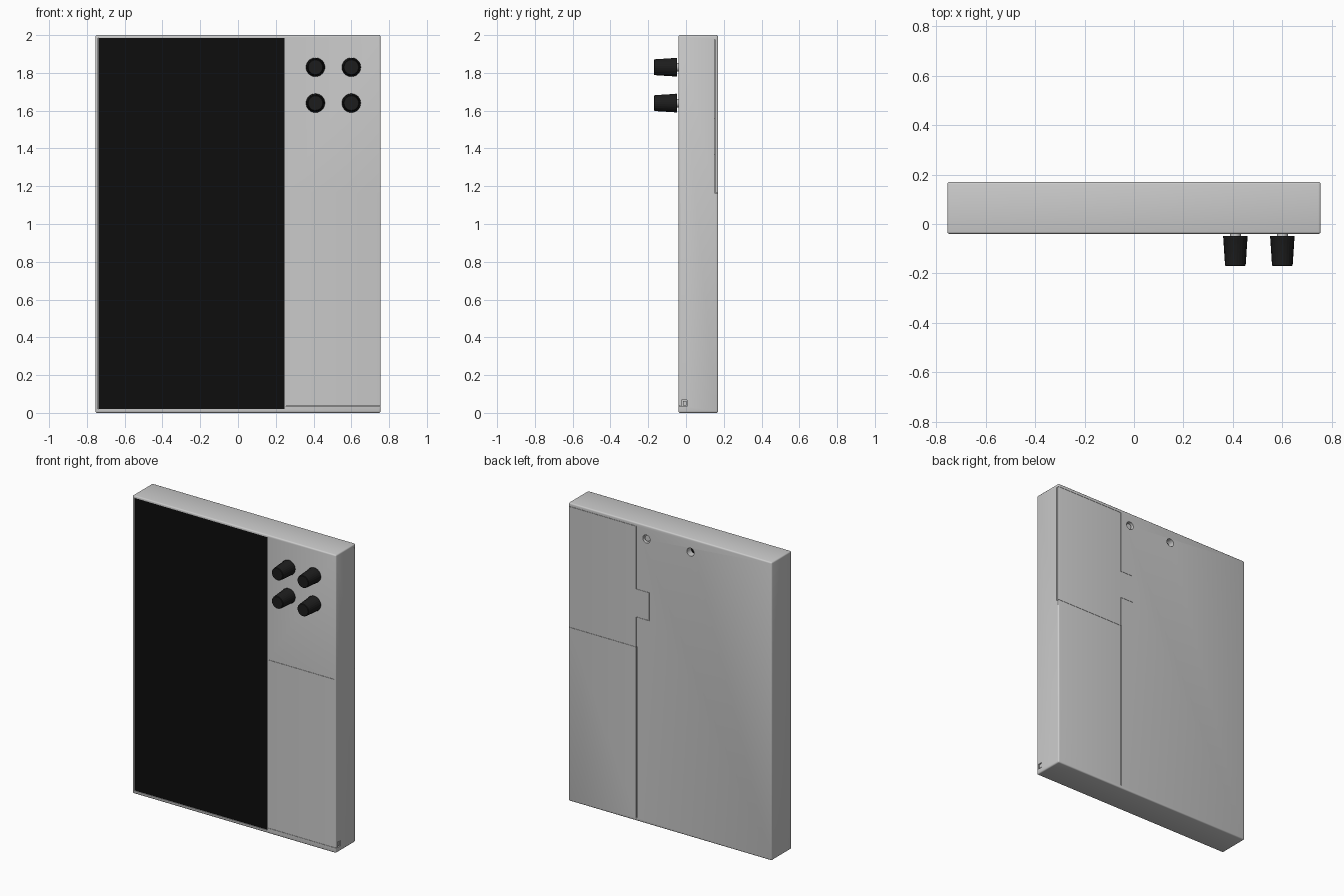
import bpy, bmesh, math
from mathutils import Matrix

if "Cube" in bpy.data.objects:
    bpy.data.objects.remove(bpy.data.objects["Cube"])

FRONT, BACK = -0.04, 0.17


def link(name, bm, mat=None):
    bmesh.ops.recalc_face_normals(bm, faces=bm.faces[:])
    mesh = bpy.data.meshes.new(name)
    bm.to_mesh(mesh)
    bm.free()
    ob = bpy.data.objects.new(name, mesh)
    bpy.context.collection.objects.link(ob)
    if mat:
        mesh.materials.append(mat)
    return ob


def colour(name, v):
    m = bpy.data.materials.new(name)
    m.diffuse_color = (v, v, v, 1)
    m.use_nodes = True
    m.node_tree.nodes["Principled BSDF"].inputs["Base Color"].default_value = m.diffuse_color
    return m


def prism(name, outline, y0, y1, mat=None):
    """Extrude an (x, z) outline from y0 to y1."""
    bm = bmesh.new()
    f = bm.faces.new([bm.verts.new((x, y0, z)) for x, z in outline])
    ext = bmesh.ops.extrude_face_region(bm, geom=[f])
    vs = [v for v in ext["geom"] if isinstance(v, bmesh.types.BMVert)]
    bmesh.ops.translate(bm, verts=vs, vec=(0, y1 - y0, 0))
    return link(name, bm, mat)


def box(name, x0, x1, y0, y1, z0, z1, mat=None):
    return prism(name, [(x0, z0), (x1, z0), (x1, z1), (x0, z1)], y0, y1, mat)


def disc(x, z, r, n=32):
    return [(x + r * math.cos(2 * math.pi * i / n), z + r * math.sin(2 * math.pi * i / n))
            for i in range(n)]


def apply_mods(ob):
    dg = bpy.context.evaluated_depsgraph_get()
    mesh = bpy.data.meshes.new_from_object(ob.evaluated_get(dg))
    ob.modifiers.clear()
    ob.data = mesh


def boolean(ob, tool, operation="DIFFERENCE"):
    m = ob.modifiers.new("cut", "BOOLEAN")
    m.operation, m.solver, m.object = operation, "EXACT", tool
    apply_mods(ob)
    bpy.data.objects.remove(tool)


def rounded_case(name):
    ob = box(name, -0.755, 0.755, FRONT, BACK, 0, 2)
    m = ob.modifiers.new("bevel", "BEVEL")
    m.width, m.segments = 0.009, 3
    apply_mods(ob)
    return ob


def smooth(ob, angle=30):
    bpy.ops.object.select_all(action="DESELECT")
    ob.select_set(True)
    bpy.context.view_layer.objects.active = ob
    bpy.ops.object.shade_smooth_by_angle(angle=math.radians(angle))


def back_door_outline(g):
    """Door open to the right side with a tab on its left; g is the gap."""
    l, t, zb, zt = 0.249 + g, 0.153 + g, 1.165 + g, 1.977 - g
    return [(0.8, zb), (0.8, zt), (l, zt), (l, 1.556 - g), (t, 1.556 - g),
            (t, 1.367 + g), (l, 1.367 + g), (l, zb)]


def front_door_outline(g):
    l, zb, zt = 0.253 + g, 0.035 + g, 1.165 - g
    return [(l, zb), (0.8, zb), (0.8, zt), (l, zt)]


black = colour("screen_black", 0.004)
dark = colour("knob_black", 0.012)

# Case with screen pocket, door pockets, back seam and sockets
case = rounded_case("case")
boolean(case, box("c", -0.74, 0.246, FRONT - 0.1, FRONT + 0.012, 0.02, 1.985))
boolean(case, prism("c", front_door_outline(0), FRONT - 0.1, FRONT + 0.012))
boolean(case, prism("c", back_door_outline(0), BACK - 0.018, BACK + 0.1))
boolean(case, box("c", 0.246, 0.252, BACK - 0.008, BACK + 0.1, 0.02, 1.17))
boolean(case, prism("c", disc(0.175, 1.91, 0.027), BACK - 0.025, BACK + 0.1))
boolean(case, prism("c", disc(-0.152, 1.91, 0.027), BACK - 0.05, BACK + 0.1))
boolean(case, box("c", 0.735, 0.8, -0.024, 0.006, 0.033, 0.068))
smooth(case)

# Sliding doors share the rounded edge of the case
for name, outline, y0, y1 in (
        ("front_door", front_door_outline(0.0015), FRONT - 0.1, FRONT + 0.011),
        ("back_door", back_door_outline(0.0015), BACK - 0.017, BACK + 0.1)):
    door = rounded_case(name)
    boolean(door, prism("c", outline, y0, y1), "INTERSECT")
    smooth(door)

# Screen, and the dark bottom of the deep socket
box("screen", -0.739, 0.245, FRONT + 0.004, FRONT + 0.011, 0.021, 1.984, black)
prism("socket_bottom", disc(-0.152, 1.91, 0.026), BACK - 0.049, BACK - 0.044, black)

# Socket rim and small latch in the right side
prism("socket_core", disc(0.175, 1.91, 0.019), BACK - 0.026, BACK - 0.012)
box("latch", 0.73, 0.752, -0.016, 0.003, 0.038, 0.063)


# Knobs: fluted tapered caps on short shafts
def knob(name, x, z):
    n, bm = 72, bmesh.new()
    rings = []
    for y, r, flute in ((-0.048, 0.049, 0), (-0.054, 0.05, 0), (-0.058, 0.049, 0.0015),
                        (-0.16, 0.0425, 0.0015), (-0.167, 0.041, 0), (-0.17, 0.038, 0)):
        ring = []
        for i in range(n):
            a = 2 * math.pi * i / n
            rr = r - flute * (i % 3 == 0)
            ring.append(bm.verts.new((x + rr * math.cos(a), y, z + rr * math.sin(a))))
        rings.append(ring)
    for a, b in zip(rings, rings[1:]):
        for i in range(n):
            j = (i + 1) % n
            bm.faces.new((a[i], a[j], b[j], b[i]))
    bm.faces.new(rings[0])
    bm.faces.new(rings[-1])
    smooth(link(name, bm, dark))


for i, x in enumerate((0.41, 0.60)):
    for j, z in enumerate((1.64, 1.83)):
        knob(f"knob_{i}_{j}", x, z)
        smooth(prism(f"knob_shaft_{i}_{j}", disc(x, z, 0.022), -0.05, FRONT + 0.005))
